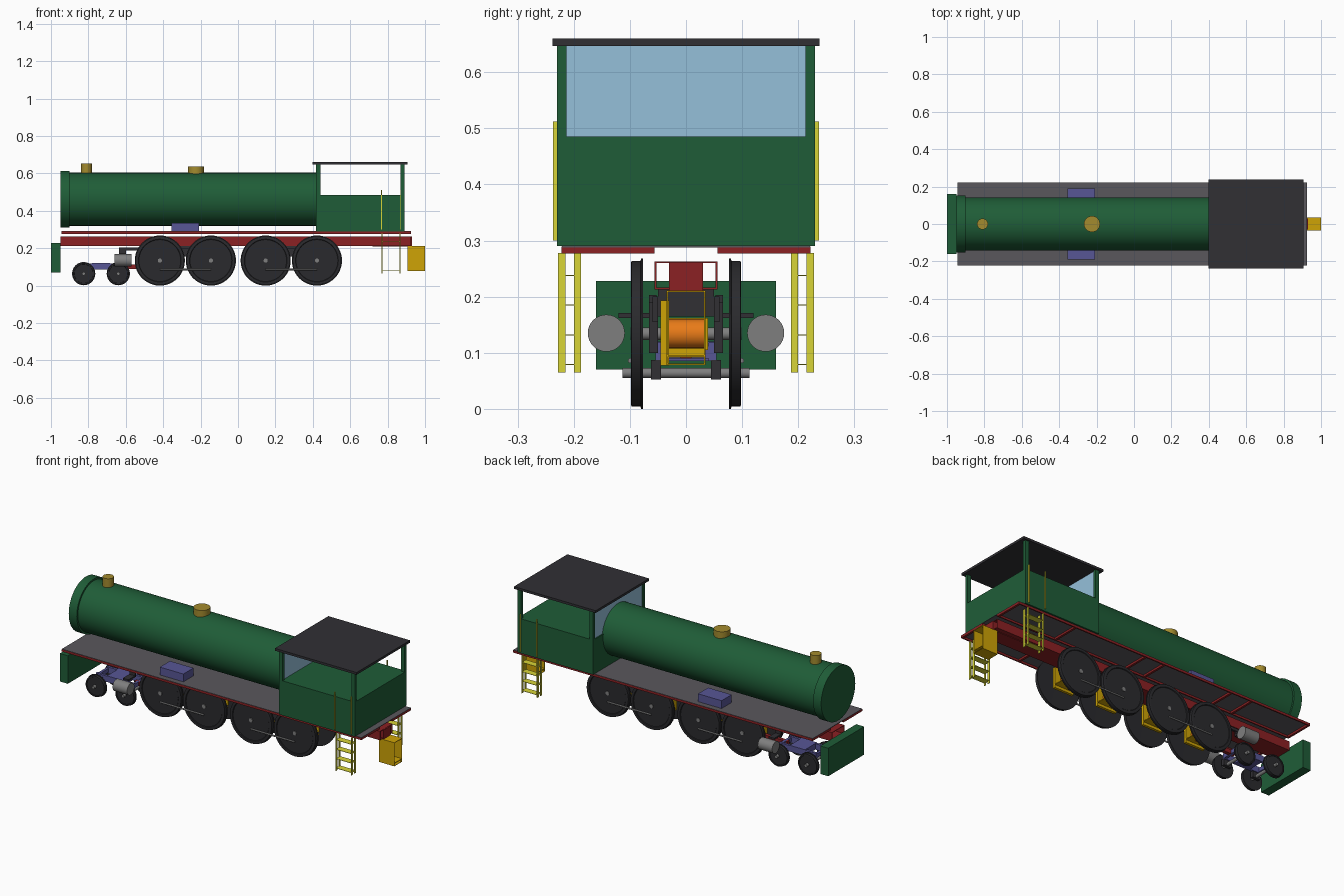
import bpy, bmesh, math
from mathutils import Matrix, Vector

if "Cube" in bpy.data.objects:
    bpy.data.objects.remove(bpy.data.objects["Cube"])


def mat(name, rgb):
    """Material from a display colour in 0-255, converted to linear."""
    m = bpy.data.materials.new(name)
    m.diffuse_color = (*[(c / 255) ** 2.2 for c in rgb], 1)
    m.use_nodes = True
    m.node_tree.nodes["Principled BSDF"].inputs["Base Color"].default_value = m.diffuse_color
    return m


GREEN = mat("green_paint", (36, 93, 58))
RED = mat("red_frame", (138, 38, 40))
DARK = mat("dark_steel", (52, 51, 55))
WHEEL = mat("wheel_black", (46, 46, 49))
STEEL = mat("steel", (126, 126, 126))
PLATE = mat("deck_grey", (90, 88, 93))
PURPLE = mat("blue_violet", (88, 87, 148))
YELLOW = mat("bracket_yellow", (205, 162, 14))
LADDER = mat("ladder_yellow", (215, 212, 58))
BRASS = mat("brass", (162, 138, 50))
ORANGE = mat("motor_orange", (232, 122, 30))
GLASS = mat("window_blue", (148, 191, 217))


def finish(name, bm, m, smooth=False):
    bmesh.ops.recalc_face_normals(bm, faces=bm.faces)
    me = bpy.data.meshes.new(name)
    bm.to_mesh(me)
    bm.free()
    ob = bpy.data.objects.new(name, me)
    bpy.context.collection.objects.link(ob)
    me.materials.append(m)
    if smooth:
        bpy.ops.object.select_all(action='DESELECT')
        ob.select_set(True)
        bpy.context.view_layer.objects.active = ob
        bpy.ops.object.shade_smooth_by_angle(angle=math.radians(35))
    return ob


def boxes(name, m, *spans):
    """One object from boxes given as (x0, x1, y0, y1, z0, z1)."""
    bm = bmesh.new()
    for x0, x1, y0, y1, z0, z1 in spans:
        mx = (Matrix.Translation(((x0 + x1) / 2, (y0 + y1) / 2, (z0 + z1) / 2))
              @ Matrix.Diagonal((abs(x1 - x0), abs(y1 - y0), abs(z1 - z0), 1)))
        bmesh.ops.create_cube(bm, size=1, matrix=mx)
    return finish(name, bm, m)


def lathe(name, m, profile, axis, loc, n=48):
    """Revolve (radius, distance) points around an axis, closing both ends."""
    rot = Vector((0, 0, 1)).rotation_difference(Vector(axis)).to_matrix().to_4x4()
    bm = bmesh.new()
    rings = [[bm.verts.new((r * math.cos(2 * math.pi * i / n), r * math.sin(2 * math.pi * i / n), d))
              for i in range(n)] for r, d in profile]
    for a, b in zip(rings, rings[1:]):
        for i in range(n):
            j = (i + 1) % n
            bm.faces.new((a[i], a[j], b[j], b[i]))
    bm.faces.new(rings[0])
    bm.faces.new(rings[-1])
    bm.transform(Matrix.Translation(loc) @ rot)
    return finish(name, bm, m, True)


def rod(name, m, r, a, b, n=32):
    d = Vector(b) - Vector(a)
    return lathe(name, m, [(r, 0), (r, d.length)], d.normalized(), a, n)


def both(s, a, b):
    return (a, b) if s > 0 else (-b, -a)


# boiler, smokebox, chimney, dome
rod("boiler", GREEN, 0.142, (-0.92, 0, 0.462), (0.43, 0, 0.462), 64)
rod("smokebox_ring", GREEN, 0.152, (-0.95, 0, 0.462), (-0.9, 0, 0.462), 64)
rod("chimney", BRASS, 0.029, (-0.81, 0, 0.58), (-0.81, 0, 0.652))
rod("dome", BRASS, 0.043, (-0.225, 0, 0.58), (-0.225, 0, 0.636))

# cab
boxes("cab_body", GREEN, (0.418, 0.89, -0.23, 0.23, 0.29, 0.485))
boxes("cab_posts", GREEN, *[(x, x + 0.022, *both(s, 0.213, 0.23), 0.485, 0.648)
                            for x in (0.418, 0.868) for s in (1, -1)])
boxes("cab_window", GLASS, (0.424, 0.434, -0.213, 0.213, 0.485, 0.648))
boxes("cab_roof", DARK, (0.397, 0.907, -0.238, 0.238, 0.647, 0.66))

# main frame: hollow red beam with a drawbar inside the rear end
X0, X1 = -0.95, 0.925
boxes("main_frame", RED, (X0, X1, -0.056, -0.053, 0.213, 0.263), (X0, X1, 0.053, 0.056, 0.213, 0.263),
      (X0, X1, -0.054, 0.054, 0.26, 0.263), (X0, X1, -0.054, 0.054, 0.213, 0.216))
boxes("drawbar", RED, (0.72, 0.93, -0.03, 0.03, 0.21, 0.262))
boxes("buffer_beam", GREEN, (-1.0, -0.95, -0.16, 0.16, 0.07, 0.228))
boxes("deck_plate", PLATE, (-0.945, X1, -0.221, 0.221, 0.288, 0.291))

for s, side in ((1, "left"), (-1, "right")):
    # red edging and cross members below the deck
    spans = [(-0.945, X1, *both(s, 0.056, 0.062), 0.277, 0.289),
             (-0.945, X1, *both(s, 0.215, 0.222), 0.277, 0.289)]
    spans += [(x, x + 0.012, *both(s, 0.056, 0.221), 0.277, 0.289)
              for x in (-0.945, -0.58, -0.45, -0.02, 0.1, 0.55, 0.913)]
    boxes(side + "_deck_edging", RED, *spans)
    boxes(side + "_tool_box", PURPLE, (-0.355, -0.208, *both(s, 0.1, 0.19), 0.29, 0.335))

    # ladder and grab rails
    posts = [(x, x + 0.004, *both(s, y, y + 0.013), 0.065, 0.278)
             for x in (0.768, 0.864) for y in (0.187, 0.215)]
    treads = [(0.768, 0.868, *both(s, 0.189, 0.226), z, z + 0.002) for z in (0.078, 0.131, 0.184, 0.237)]
    boxes(side + "_ladder", LADDER, *posts, *treads)
    boxes(side + "_grab_rails", LADDER, *[(x, x + 0.004, *both(s, 0.23, 0.237), 0.3, 0.512)
                                          for x in (0.765, 0.868)])

    # steam cylinder and its bracket
    rod(side + "_cylinder", STEEL, 0.033, (-0.66, s * 0.142, 0.135), (-0.57, s * 0.142, 0.135))
    boxes(side + "_cylinder_bracket", DARK, (-0.635, -0.6, *both(s, 0.053, 0.12), 0.162, 0.171),
          (-0.635, -0.5, *both(s, 0.053, 0.066), 0.188, 0.203),
          (-0.635, -0.6, *both(s, 0.053, 0.062), 0.162, 0.203))


def wheelset(name, x, z, r, axle_r, axle_half, hub):
    """Two flanged, slightly dished wheels on one axle."""
    f = r + 0.004
    prof = [(hub, 0.078), (f, 0.077), (f, 0.08), (r, 0.081), (r, 0.097), (r * 0.97, 0.098),
            (r * 0.88, 0.098), (r * 0.86, 0.095), (hub, 0.095)]
    for s in (1, -1):
        lathe(name + "_wheel", WHEEL, prof, (0, s, 0), (x, 0, z))
    rod(name + "_axle", STEEL, axle_r, (x, -axle_half, z), (x, axle_half, z))


# driven wheel trucks
for xa, xb, tag in ((-0.418, -0.145, "front"), (0.148, 0.422, "rear")):
    for x in (xa, xb):
        wheelset(tag + "_drive", x, 0.134, 0.13, 0.011, 0.099, 0.014)
        rod(tag + "_motor", ORANGE, 0.026, (x, -0.03, 0.134), (x, 0.034, 0.134))
        # open motor housing
        a, b = x - 0.06, x + 0.06
        boxes(tag + "_motor_housing", YELLOW, (a, b, -0.045, -0.03, 0.077, 0.193),
              (a, b, 0.033, 0.039, 0.105, 0.162), (a, b, -0.03, 0.035, 0.092, 0.096),
              (a, a + 0.004, -0.03, 0.035, 0.092, 0.162))
        boxes(tag + "_axle_boxes", DARK, *[(x - 0.03, x + 0.03, *both(s, 0.05, 0.066), 0.1, 0.19)
                                           for s in (1, -1)])
    mid = (xa + xb) / 2
    boxes(tag + "_truck_frame", DARK, (xa - 0.04, xb + 0.04, 0.05, 0.06, 0.155, 0.2),
          (xa - 0.04, xb + 0.04, -0.06, -0.05, 0.155, 0.2),
          (mid - 0.03, mid + 0.03, -0.05, 0.05, 0.165, 0.213))
    for s in (1, -1):
        rod(tag + "_side_rod", STEEL, 0.0045, (xa, s * 0.099, 0.086), (xb, s * 0.099, 0.086), 16)

# leading truck
for x in (-0.825, -0.64):
    wheelset("leading", x, 0.064, 0.058, 0.009, 0.113, 0.012)
    boxes("leading_axle_boxes", DARK, *[(x - 0.025, x + 0.025, *both(s, 0.045, 0.062), 0.052, 0.087)
                                        for s in (1, -1)])
boxes("leading_truck_frame", PURPLE, (-0.85, -0.615, 0.04, 0.054, 0.085, 0.118),
      (-0.85, -0.615, -0.054, -0.04, 0.085, 0.118), (-0.78, -0.685, -0.054, 0.054, 0.085, 0.12),
      (-0.85, -0.835, -0.054, 0.054, 0.09, 0.112), (-0.63, -0.615, -0.054, 0.054, 0.09, 0.112))
boxes("leading_truck_drawbar", RED, (-0.64, -0.4, -0.01, 0.01, 0.09, 0.112))

# rear coupler pocket: open yellow box
boxes("coupler_pocket", YELLOW, (0.905, 1.0, -0.035, -0.032, 0.078, 0.211), (0.905, 1.0, 0.032, 0.035, 0.078, 0.211),
      (0.905, 1.0, -0.034, 0.034, 0.208, 0.211), (0.905, 1.0, -0.034, 0.034, 0.078, 0.081),
      (0.905, 1.0, -0.034, 0.034, 0.093, 0.096))
